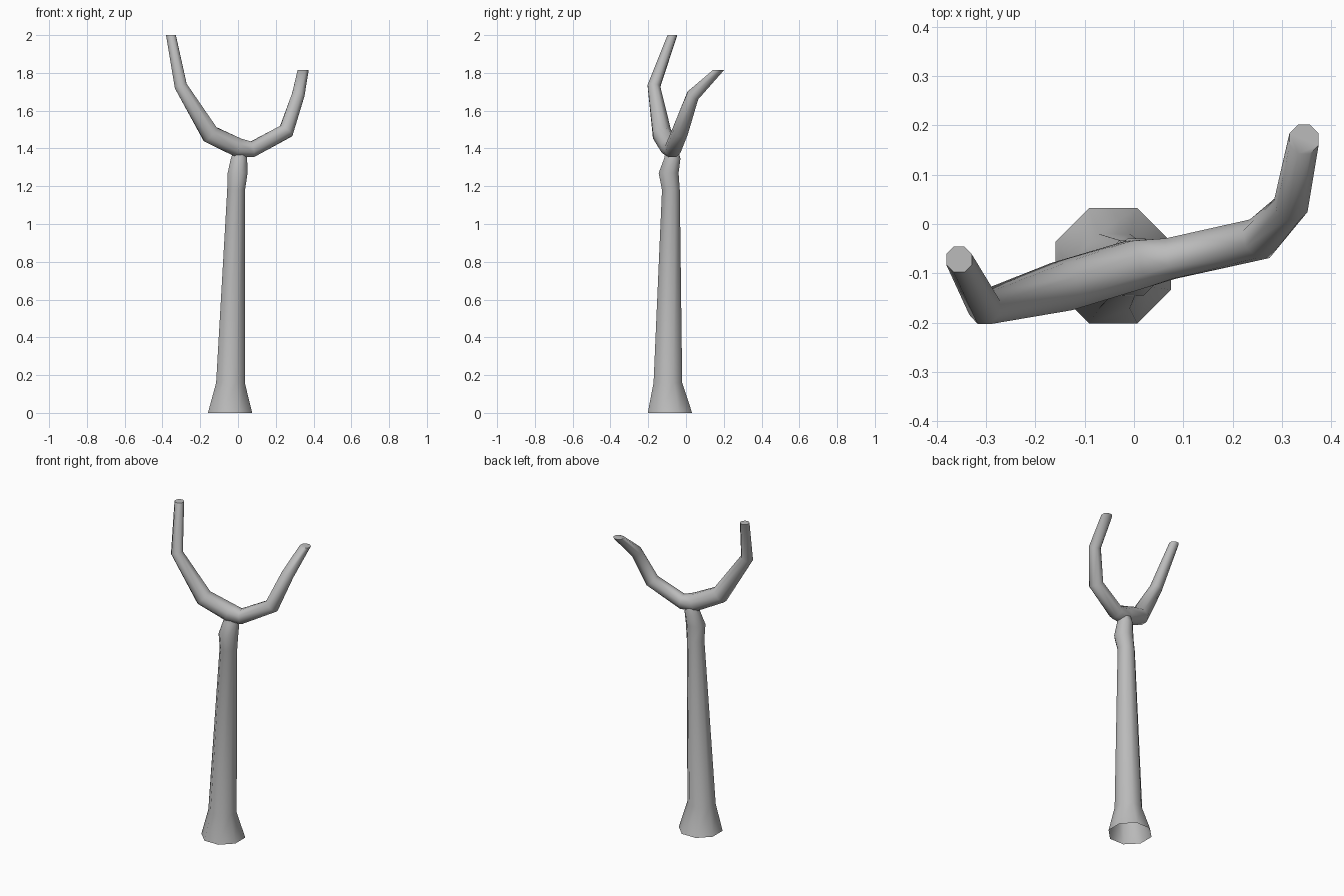
import bpy, bmesh, math
from mathutils import Vector

cube = bpy.data.objects.get("Cube")
if cube:
    bpy.data.objects.remove(cube, do_unlink=True)

SIDES = 8

# Plain grey bark
bark = bpy.data.materials.new("grey_bark")
bark.use_nodes = True
GREY = (0.5, 0.5, 0.5, 1)
bark.diffuse_color = GREY
bark.node_tree.nodes["Principled BSDF"].inputs["Base Color"].default_value = GREY


def tube(name, stations, flat=(), caps=()):
    """Loft octagonal rings along (x, y, z, radius) stations; flat ones stay level."""
    bm = bmesh.new()
    pts = [Vector(s[:3]) for s in stations]
    rings = []
    for i, (p, s) in enumerate(zip(pts, stations)):
        before = (p - pts[i - 1]).normalized() if i else Vector()
        after = (pts[i + 1] - p).normalized() if i + 1 < len(pts) else Vector()
        axis = (before + after).normalized()
        if i in flat:
            axis = Vector((0, 0, 1 if axis.z > 0 else -1))
        # Depth-wise reference keeps successive rings untwisted
        side = Vector((0, 1, 0))
        side = (side - axis * side.dot(axis)).normalized()
        other = side.cross(axis)
        ring = []
        for k in range(SIDES):
            a = math.tau * (k + 0.5) / SIDES
            ring.append(bm.verts.new(p + s[3] * (other * math.cos(a) + side * math.sin(a))))
        rings.append(ring)
    for lo, hi in zip(rings, rings[1:]):
        for k in range(SIDES):
            n = (k + 1) % SIDES
            bm.faces.new((lo[k], lo[n], hi[n], hi[k]))
    for i in caps:
        bm.faces.new(rings[i])
    bmesh.ops.recalc_face_normals(bm, faces=bm.faces)
    mesh = bpy.data.meshes.new(name)
    bm.to_mesh(mesh)
    bm.free()
    mesh.materials.append(bark)
    obj = bpy.data.objects.new(name, mesh)
    bpy.context.collection.objects.link(obj)
    bpy.ops.object.select_all(action="DESELECT")
    obj.select_set(True)
    bpy.context.view_layer.objects.active = obj
    bpy.ops.object.shade_smooth_by_angle(angle=math.radians(60))
    return obj


# Trunk: flared open foot, long taper, small crook under the fork
tube("trunk", [
    (-0.042, -0.085, 0, 0.127),
    (-0.040, -0.096, 0.16, 0.082),
    (-0.010, -0.080, 1.18, 0.051),
    (-0.002, -0.092, 1.27, 0.057),
    (0.005, -0.073, 1.345, 0.047),
    (0.010, -0.073, 1.39, 0.036),
], flat=range(6))

# Forked limbs: one continuous sweep from the right tip to the left tip
tube("forked_branches", [
    (-0.355, -0.072, 2.0, 0.028),
    (-0.303, -0.170, 1.73, 0.036),
    (-0.147, -0.127, 1.475, 0.053),
    (0.000, -0.083, 1.405, 0.054),
    (0.075, -0.070, 1.395, 0.045),
    (0.255, -0.030, 1.492, 0.044),
    (0.318, 0.036, 1.68, 0.036),
    (0.345, 0.172, 1.815, 0.032),
], flat=(0, 7), caps=(0, 7))
